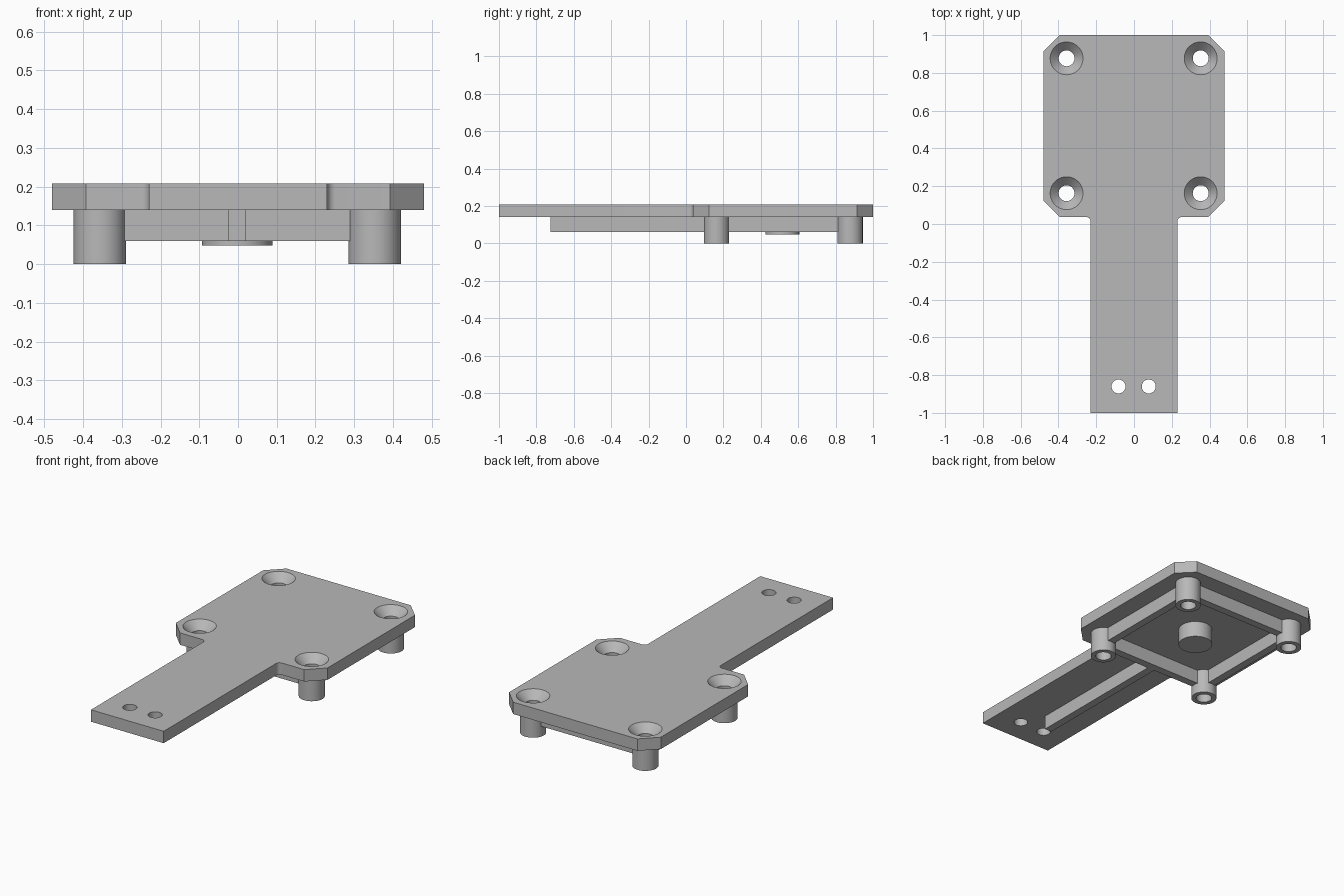
import bpy, bmesh, math
from mathutils import Vector, Matrix

if "Cube" in bpy.data.objects:
    bpy.data.objects.remove(bpy.data.objects["Cube"], do_unlink=True)

GREY = bpy.data.materials.new("light grey")
GREY.use_nodes = True
colour = (0.48, 0.48, 0.48, 1)
GREY.diffuse_color = colour
GREY.node_tree.nodes["Principled BSDF"].inputs["Base Color"].default_value = colour

CX = -0.002                      # shared centre line
Z_RIB, Z_PLATE, Z_TOP = 0.06, 0.14, 0.208
POST_X, POST_Y = 0.355, (0.163, 0.877)
POST_R, BORE_R, SINK_R = 0.068, 0.042, 0.087
RIB_W = 0.045


def finish(name, bm):
    bmesh.ops.recalc_face_normals(bm, faces=bm.faces)
    mesh = bpy.data.meshes.new(name)
    bm.to_mesh(mesh)
    bm.free()
    ob = bpy.data.objects.new(name, mesh)
    bpy.context.collection.objects.link(ob)
    mesh.materials.append(GREY)
    return ob


def smooth(ob):
    bpy.ops.object.select_all(action='DESELECT')
    ob.select_set(True)
    bpy.context.view_layer.objects.active = ob
    bpy.ops.object.shade_smooth_by_angle(angle=math.radians(30))


def prism(name, outline, z0, z1):
    bm = bmesh.new()
    face = bm.faces.new([bm.verts.new((x, y, z0)) for x, y in outline])
    top = bmesh.ops.extrude_face_region(bm, geom=[face])["geom"]
    verts = [v for v in top if isinstance(v, bmesh.types.BMVert)]
    bmesh.ops.translate(bm, vec=(0, 0, z1 - z0), verts=verts)
    return finish(name, bm)


def box(name, x0, x1, y0, y1, z0, z1):
    return prism(name, [(x0, y0), (x1, y0), (x1, y1), (x0, y1)], z0, z1)


def lathe(name, profile, x, y, closed=False, steps=48):
    """Revolve (radius, z) points about a vertical axis at x, y."""
    bm = bmesh.new()
    verts = [bm.verts.new((r, 0, z)) for r, z in profile]
    edges = [bm.edges.new(pair) for pair in zip(verts, verts[1:])]
    if closed:
        edges.append(bm.edges.new((verts[-1], verts[0])))
    bmesh.ops.spin(bm, geom=verts + edges, cent=(0, 0, 0), axis=(0, 0, 1),
                   angle=math.tau, steps=steps)
    bmesh.ops.remove_doubles(bm, verts=bm.verts, dist=1e-5)
    bmesh.ops.translate(bm, vec=(x, y, 0), verts=bm.verts)
    return finish(name, bm)


# Plate outline: right half, then mirrored
W, STEM, Y0, CH, FIL = 0.48, 0.23, 0.037, 0.087, 0.022
half = [(STEM, -1)]
for i in range(7):
    a = math.pi - i * math.pi / 12
    half.append((STEM + FIL + FIL * math.cos(a), Y0 - FIL + FIL * math.sin(a)))
half += [(W - CH, Y0), (W, Y0 + CH), (W, 1 - CH), (W - CH, 1)]
plate = prism("mounting_plate", half + [(-x, y) for x, y in reversed(half)],
              Z_PLATE, Z_TOP)

# Countersunk corner holes and the two plain stem holes
posts = [(CX + sx * POST_X, y) for sx in (-1, 1) for y in POST_Y]
lip = 0.02
sink = [(0, 0.1), (BORE_R, 0.1), (BORE_R, Z_TOP - SINK_R + BORE_R),
        (SINK_R + lip, Z_TOP + lip), (0, Z_TOP + lip)]
cutters = [lathe("sink_cutter", sink, x, y) for x, y in posts]
plain = [(0, 0.1), (0.037, 0.1), (0.037, 0.25), (0, 0.25)]
cutters += [lathe("hole_cutter", plain, CX + s * 0.08, -0.86) for s in (-1, 1)]

bpy.context.view_layer.objects.active = plate
for cutter in cutters:
    cutter.hide_render = True
    mod = plate.modifiers.new("hole", 'BOOLEAN')
    mod.operation, mod.solver, mod.object = 'DIFFERENCE', 'EXACT', cutter
    bpy.ops.object.modifier_apply(modifier=mod.name)
for cutter in cutters:
    bpy.data.objects.remove(cutter, do_unlink=True)
smooth(plate)

# Hollow corner posts
tube = [(BORE_R, 0), (POST_R, 0), (POST_R, Z_PLATE), (BORE_R, Z_PLATE)]
names = ("front_right", "back_right", "front_left", "back_left")
for name, (x, y) in zip(names, posts):
    smooth(lathe(name + "_post", tube, x, y, closed=True))

# Stiffening ribs between the posts, and the spine under the stem
h, gap = RIB_W / 2, 0.055
for name, y in zip(("front_rib", "back_rib"), POST_Y):
    box(name, CX - POST_X + gap, CX + POST_X - gap, y - h, y + h, Z_RIB, Z_PLATE)
for name, s in (("right_rib", -1), ("left_rib", 1)):
    x = CX + s * POST_X
    box(name, x - h, x + h, POST_Y[0] + gap, POST_Y[1] - gap, Z_RIB, Z_PLATE)
box("stem_rib", CX - h, CX + h, -0.725, POST_Y[0] - h, Z_RIB, Z_PLATE)

# Central boss under the plate
boss = [(0, 0.048), (0.091, 0.048), (0.091, Z_PLATE), (0, Z_PLATE)]
smooth(lathe("centre_boss", boss, CX, 0.515))
